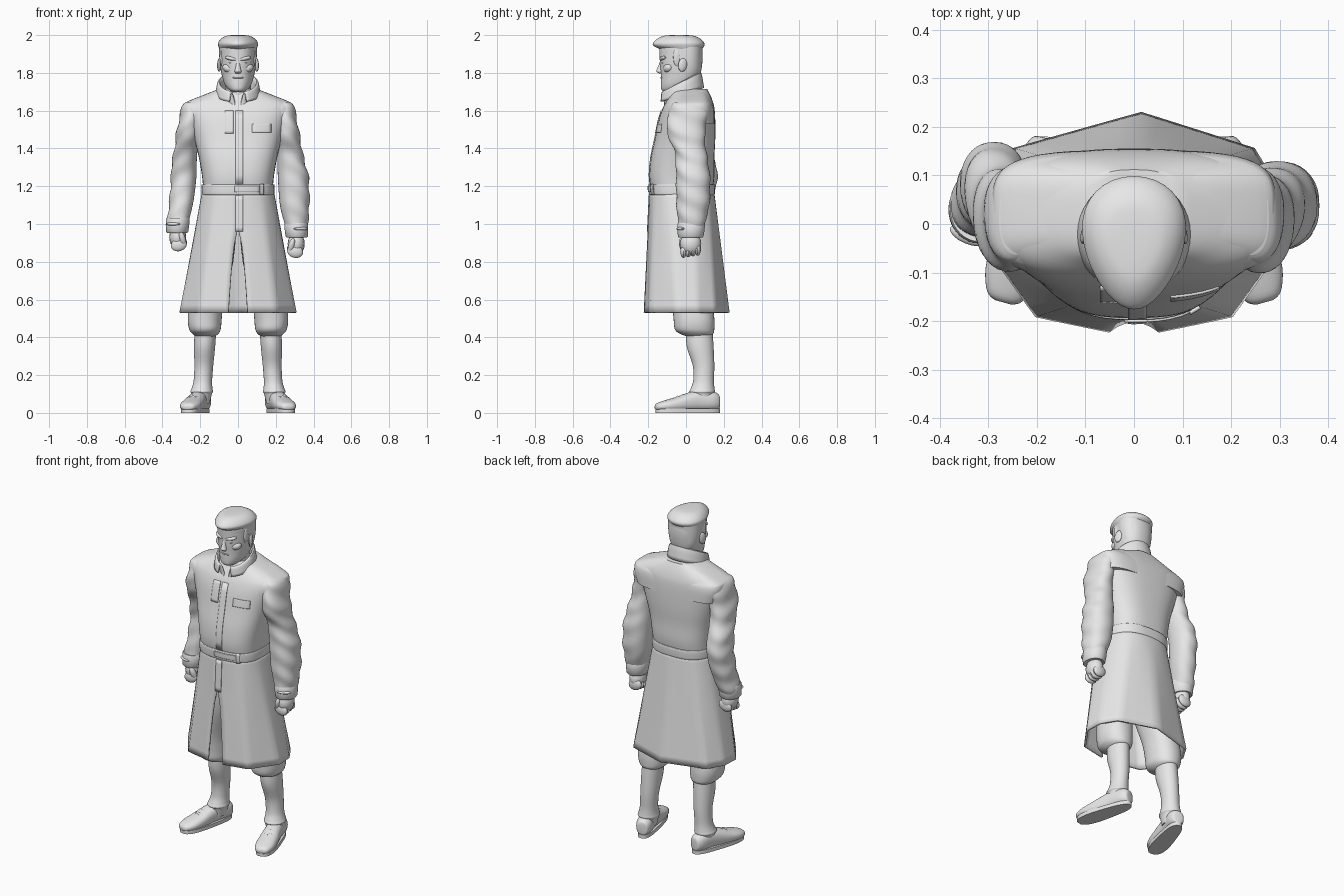
import bpy, bmesh
from math import sin, cos, pi, radians
from mathutils import Vector, Matrix
from mathutils.bvhtree import BVHTree

cube = bpy.data.objects.get("Cube")
if cube:
    bpy.data.objects.remove(cube)

grey = bpy.data.materials.new("plain_grey")
grey.use_nodes = True
grey.diffuse_color = (0.8, 0.8, 0.8, 1)
grey.node_tree.nodes["Principled BSDF"].inputs["Base Color"].default_value = (0.8, 0.8, 0.8, 1)


def finish(name, bm, thick=0, matrix=None):
    """Turn a bmesh into a smooth shaded object."""
    if matrix:
        bm.transform(matrix)
    bmesh.ops.recalc_face_normals(bm, faces=bm.faces)
    me = bpy.data.meshes.new(name)
    bm.to_mesh(me)
    bm.free()
    me.materials.append(grey)
    me.shade_smooth()
    me.set_sharp_from_angle(angle=radians(45))
    ob = bpy.data.objects.new(name, me)
    bpy.context.collection.objects.link(ob)
    if thick:
        mod = ob.modifiers.new("Cloth", 'SOLIDIFY')
        mod.thickness, mod.offset = thick, 0
    return ob


def smooth(points, steps=4):
    """Catmull-Rom interpolation through tuples of numbers."""
    out = []
    last = len(points) - 1
    for i in range(last):
        a, b, c, d = (points[min(max(i + k, 0), last)] for k in (-1, 0, 1, 2))
        for s in range(steps):
            t = s / steps
            out.append(tuple(q + t * ((r - p) + t * ((2*p - 5*q + 4*r - w) + t * (3*q - p - 3*r + w))) / 2
                             for p, q, r, w in zip(a, b, c, d)))
    return out + [tuple(points[-1])]


def grid(name, rows, closed=False, thick=0, matrix=None):
    """Skin rows of points; closed rows are capped."""
    bm = bmesh.new()
    vs = [[bm.verts.new(p) for p in row] for row in rows]
    n = len(vs[0])
    for r0, r1 in zip(vs, vs[1:]):
        for i in range(n if closed else n - 1):
            j = (i + 1) % n
            bm.faces.new((r0[i], r0[j], r1[j], r1[i]))
    if closed:
        bm.faces.new(vs[0])
        bm.faces.new(vs[-1])
    return finish(name, bm, thick, matrix)


def oval(cx, cy, rx, ry, t, power=2.0, egg=0.0):
    c, s = cos(t), sin(t)
    x = abs(c) ** (2 / power) * (1 if c > 0 else -1)
    y = abs(s) ** (2 / power) * (1 if s > 0 else -1)
    return cx + rx * x * (1 + egg * y), cy + ry * y


def loft(name, rings, side=1, power=2.0, egg=0.0, along_y=False, matrix=None, steps=4, n=36, fold=0.0):
    """Rings are (height, centre, centre, radius, radius); fold adds slanting cloth waves."""
    rows = []
    for h, cx, cy, rx, ry in smooth(rings, steps):
        pts = []
        for i in range(n):
            t = 2 * pi * i / n
            wave = 1 + fold * sin(55 * h + 2 * side * cos(t) + 2 * sin(t)) * max(0, .5 + .5 * side * cos(t))
            pts.append(oval(cx * side, cy, rx * wave, ry * wave, t, power, egg))
        rows.append([(x, h, y) if along_y else (x, y, h) for x, y in pts])
    return grid(name, rows, True, matrix=matrix)


def ball(name, centre, size, turn=(0, 0, 0)):
    bm = bmesh.new()
    bmesh.ops.create_uvsphere(bm, u_segments=16, v_segments=10, radius=1)
    rot = Matrix.Rotation(turn[2], 4, 'Z') @ Matrix.Rotation(turn[1], 4, 'Y') @ Matrix.Rotation(turn[0], 4, 'X')
    return finish(name, bm, 0, Matrix.Translation(centre) @ rot @ Matrix.Diagonal((*size, 1)))


def plate(name, target, x0, x1, z0, z1, lift=0.002):
    """Cloth patch laid on the front of a target part."""
    me = target.data
    tree = BVHTree.FromPolygons([v.co for v in me.vertices], [p.vertices for p in me.polygons])
    rows, y = [], -0.19
    for j in range(9):
        row = []
        for i in range(7):
            x, z = x0 + (x1 - x0) * (i + 0.01) / 6, z0 + (z1 - z0) * j / 8
            hit = tree.ray_cast(Vector((x, -1, z)), Vector((0, 1, 0)))[0]
            if hit and hit.y < 0:
                y = hit.y
            row.append((x, y - lift, z))
        rows.append(row)
    return grid(name, rows, thick=0.006)


# Coat body and the square yoke across the shoulders
torso = loft("coat_body", [
    (1.17, 0, -.022, .183, .16), (1.25, 0, -.022, .19, .172), (1.35, 0, -.018, .207, .168),
    (1.45, 0, -.005, .232, .16), (1.55, 0, .005, .262, .15), (1.61, 0, .013, .284, .138),
    (1.645, 0, .018, .27, .125), (1.68, 0, .022, .19, .108), (1.715, 0, .02, .1, .092)], power=2.8, n=56)
loft("shoulder_yoke", [
    (1.53, 0, .02, .27, .132), (1.59, 0, .02, .29, .13), (1.625, 0, .022, .291, .122),
    (1.645, 0, .025, .275, .108), (1.68, 0, .028, .19, .09), (1.71, 0, .028, .1, .075)], power=4, n=56)

# Coat skirt: straight panels in an open chain, parted at the front
half = [(.05, -.218), (.2, -.187), (.305, -.04), (.3, .06), (.245, .152)]
corners = half + [(.015, .225)] + [(-x, y) for x, y in reversed(half)]
hem = [tuple(p + (q - p) * k / 6 for p, q in zip(a, b)) for a, b in zip(corners, corners[1:]) for k in range(6)]
hem.append(corners[-1])
count = len(hem) - 1
waist = [oval(0, -.022, .183, .164, -pi/2 + 2*pi*i/count, 2.5) for i in range(count + 1)]
skirt_rows = []
for k in range(17):
    t = k / 16
    z = 1.18 - 0.65 * t
    row = [[a[0] + (b[0] - a[0]) * t, a[1] + (b[1] - a[1]) * t, z] for a, b in zip(waist, hem)]
    gap = max(0, (0.95 - z) / 0.42) ** 0.5 * 0.05
    shift = gap - row[0][0]
    for i in range(5):
        row[i][0] += shift * (1 - i / 5)
        row[-1 - i][0] -= shift * (1 - i / 5)
    skirt_rows.append(row)
skirt = grid("coat_skirt", skirt_rows, thick=0.012)

# Belt, placket, pockets and seams
belt = loft("belt", [(1.155, 0, -.022, .188, .169), (1.16, 0, -.022, .193, .174),
                     (1.205, 0, -.022, .193, .176), (1.21, 0, -.022, .188, .17)], power=2.6, n=56)
plate("belt_buckle", belt, .115, .135, 1.155, 1.21, .006)
plate("belt_end", belt, -.02, .12, 1.17, 1.2)
plate("chest_placket", torso, -.012, .026, 1.21, 1.6, .001)
plate("skirt_placket", skirt, -.012, .026, .96, 1.15, .007)
plate("left_pocket_flap", torso, .075, .175, 1.485, 1.53)
plate("right_chest_panel", torso, -.07, -.025, 1.48, 1.6)

# Collar: stand, rolled top edge and outer leaf
collar = []
for cy, r, front, back, opening in smooth([(-.015, .095, 1.61, 1.69, .1), (-.022, .093, 1.65, 1.75, .2),
                                           (-.027, .098, 1.69, 1.795, .32), (-.027, .106, 1.687, 1.79, .36),
                                           (-.024, .115, 1.645, 1.72, .4)], 3):
    row = []
    for i in range(37):
        a = -pi/2 + opening + (2*pi - 2*opening) * i / 36
        x, y = oval(0, cy, r, r, a)
        row.append((x, y, front + (back - front) * (sin(a) + 1) / 2))
    collar.append(row)
grid("collar", collar, thick=0.01)
loft("neck", [(1.6, 0, 0, .085, .08), (1.68, 0, -.01, .07, .075), (1.8, 0, -.01, .07, .075)])

# Head and hair
loft("head", [(1.7, 0, -.085, .028, .032), (1.712, 0, -.075, .048, .055), (1.74, 0, -.05, .07, .083),
              (1.79, 0, -.03, .085, .103), (1.84, 0, -.026, .093, .111), (1.9, 0, -.026, .096, .114),
              (1.95, 0, -.03, .094, .11), (1.98, 0, -.03, .07, .09)], power=2.25, egg=.14)
loft("hair_top", [(1.925, 0, -.028, .096, .11), (1.943, 0, -.037, .102, .134), (1.96, 0, -.039, .103, .135),
                  (1.982, 0, -.038, .086, .112), (1.996, 0, -.037, .06, .08), (2.0, 0, -.035, .03, .04)], egg=.24)
loft("hair_back", [(1.78, 0, .01, .075, .062), (1.82, 0, .01, .09, .072), (1.88, 0, .008, .099, .077),
                   (1.945, 0, .003, .101, .085)], power=2.2)
ball("hair_back_lip", (.015, .066, 1.953), (.05, .027, .01), (.15, 0, 0))
loft("nose", [(1.797, 0, -.136, .012, .006), (1.808, 0, -.139, .018, .018), (1.822, 0, -.137, .014, .016),
              (1.85, 0, -.132, .01, .009), (1.872, 0, -.13, .012, .006)])
ball("upper_lip", (0, -.126, 1.775), (.03, .01, .006))
ball("lower_lip", (0, -.122, 1.762), (.024, .011, .007))
ball("chin", (0, -.103, 1.726), (.032, .022, .022))
for s, word in ((1, "left"), (-1, "right")):
    ball(word + "_brow", (s * .035, -.121, 1.876), (.036, .018, .011), (0, -s * .2, s * .3))
    ball(word + "_eye", (s * .033, -.122, 1.852), (.015, .008, .005))
    ball(word + "_cheekbone", (s * .05, -.094, 1.825), (.034, .026, .024), (0, -s * .3, s * .45))
    ball(word + "_ear", (s * .099, -.018, 1.842), (.01, .024, .036), (-.15, 0, s * .3))
    ball(word + "_sideburn", (s * .086, -.048, 1.885), (.011, .02, .05))

# Sleeves, cuffs and fists
shoulder = [(1.645, .235, .018, .045, .08), (1.625, .243, .015, .054, .095), (1.57, .25, .01, .058, .104)]
arms = {"left": (1, 0, shoulder + [
            (1.48, .262, .0, .063, .1), (1.4, .272, .02, .066, .085), (1.34, .28, .03, .071, .085),
            (1.25, .292, .037, .081, .09), (1.1, .3, .037, .078, .087), (1.0, .308, .028, .061, .07),
            (.95, .311, .025, .053, .062)]),
        "right": (-1, .035, shoulder + [
            (1.48, .265, .01, .062, .1), (1.4, .275, .04, .061, .087), (1.32, .285, .07, .066, .088),
            (1.24, .288, .08, .067, .086), (1.12, .3, .062, .064, .08), (1.02, .317, .04, .058, .07),
            (.975, .322, .028, .053, .06)])}
for word, (s, up, rings) in arms.items():
    loft(word + "_sleeve", rings, s, power=2.2, fold=.06, steps=6)
    z, x, y, rx, ry = rings[-1]
    loft(word + "_cuff", [(z - .02, x, y, rx - .004, ry - .004), (z - .015, x, y, rx + .006, ry + .006),
                          (z + .05, x - .003, y + .003, rx + .01, ry + .011),
                          (z + .056, x - .003, y + .003, rx + .003, ry + .003)], s, steps=2)
    ball(word + "_cuff_strap", (s * (x + .02), y - ry * .85, z + .025), (.04, .018, .01), (0, 0, s * .4))
    hx, hz = s * (x - .003), .885 + up
    ball(word + "_palm", (hx, y, hz + .01), (.045, .056, .062))
    for k in range(4):
        fy = y - .038 + k * .025
        ball(f"{word}_finger_{k}", (hx - s * .006, fy, hz - .03 + .004 * k), (.043, .017, .034), (0, s * .3, 0))
    ball(word + "_thumb", (hx - s * .025, y - .042, hz), (.017, .018, .042), (.25, s * .25, 0))

# Trousers, gaiters and shoes
for s, word in ((1, "left"), (-1, "right")):
    loft(word + "_trouser_leg", [
        (1.02, .09, -.01, .085, .11), (.8, .125, 0, .1, .115), (.6, .165, .03, .09, .108),
        (.5, .176, .042, .09, .108), (.445, .175, .045, .084, .105), (.42, .173, .055, .07, .09),
        (.405, .172, .065, .05, .06)], s, power=2.2)
    loft(word + "_gaiter", [
        (.44, .172, .07, .057, .07), (.35, .177, .075, .056, .071), (.25, .181, .093, .05, .057),
        (.17, .186, .093, .049, .055), (.13, .19, .088, .055, .063), (.112, .192, .085, .06, .068),
        (.1, .192, .085, .054, .06), (.05, .195, .085, .045, .055)], s)
    place = Matrix.Translation((s * .222, .01, 0)) @ Matrix.Rotation(s * .27, 4, 'Z')
    loft(word + "_shoe", [
        (-.178, 0, .03, .018, .01), (-.165, 0, .033, .038, .02), (-.12, 0, .038, .054, .03),
        (-.06, 0, .045, .055, .04), (0, 0, .056, .05, .05), (.06, 0, .064, .046, .055),
        (.13, 0, .063, .046, .052), (.165, 0, .058, .034, .042), (.172, 0, .055, .018, .028)],
        power=2.3, along_y=True, matrix=place)
    # Sole outline, wider at the ball of the foot
    outline = []
    for i in range(32):
        x, y = oval(0, 0, .05, .176, 2 * pi * i / 32, 2.6)
        outline.append((x * (1.03 - y * 1.1 if y < .06 else .96), y))
    grid(word + "_sole", [[(x, y, z) for x, y in outline] for z in (0, .022)], True, matrix=place)
    for k in range(3):
        y, z = -.055 + .028 * k, .07 + .008 * k
        loft(f"{word}_lace_{k}", [(y - .009, 0, z, .034, .015), (y, 0, z, .038, .021),
                                  (y + .009, 0, z, .034, .017)], along_y=True, matrix=place, n=20)
